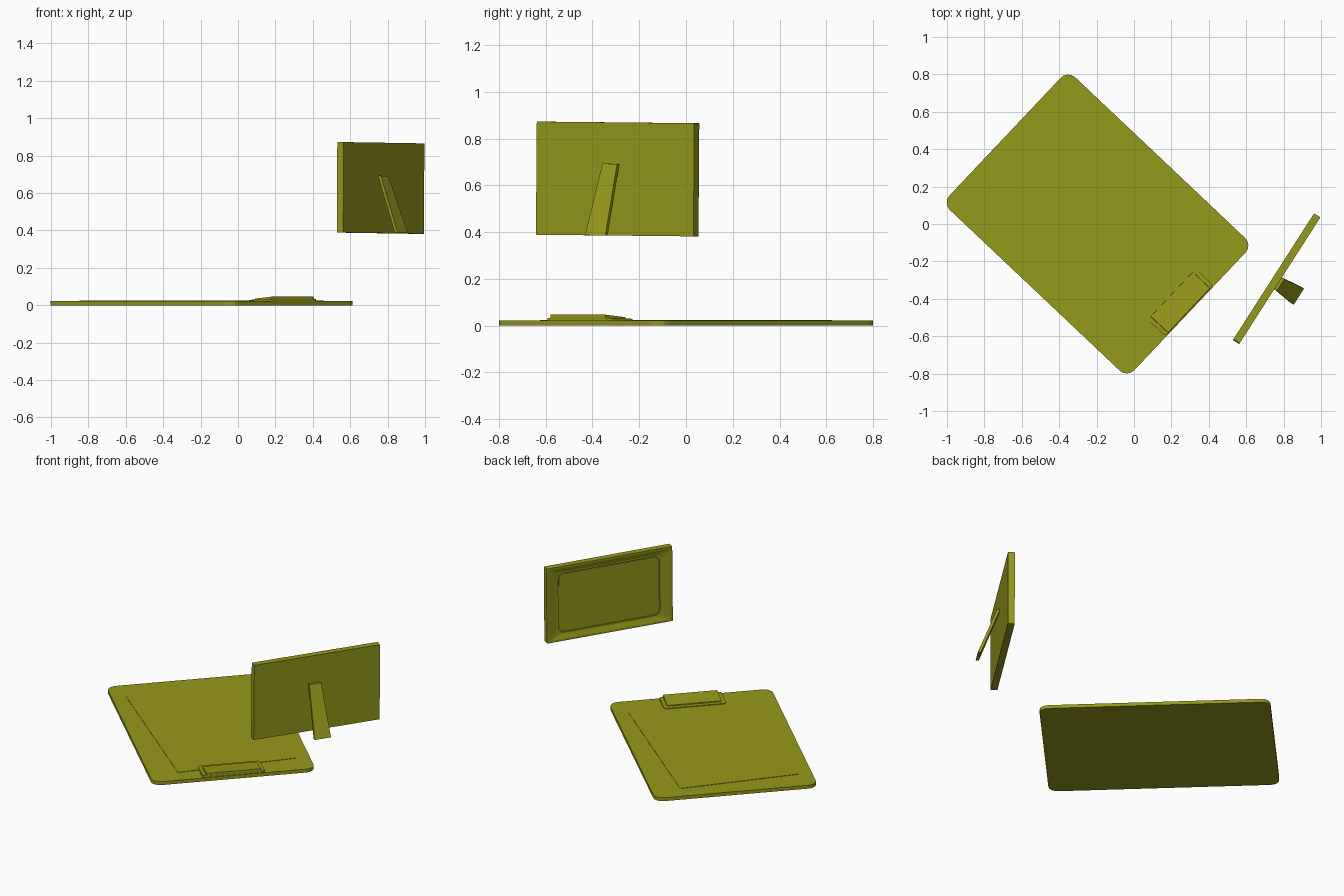
import bpy, bmesh
from math import cos, sin, pi, radians
from mathutils import Matrix, Vector

if "Cube" in bpy.data.objects:
    bpy.data.objects.remove(bpy.data.objects["Cube"])

olive = bpy.data.materials.new("olive")
olive.diffuse_color = (0.30, 0.32, 0.01, 1)
olive.use_nodes = True
olive.node_tree.nodes["Principled BSDF"].inputs["Base Color"].default_value = olive.diffuse_color


def rounded(hw, hh, r, z, cx=0.0, slope=0.0, n=4):
    """Rounded rectangle loop; slope raises z along local x."""
    pts = []
    for k, (sx, sy) in enumerate([(1, 1), (-1, 1), (-1, -1), (1, -1)]):
        for i in range(n + 1):
            a = pi / 2 * (k + i / n)
            x = sx * (hw - r) + r * cos(a)
            y = sy * (hh - r) + r * sin(a)
            pts.append((cx + x, y, z + slope * x))
    return pts


def loft(name, loops, matrix):
    """Skin a stack of equal loops and close both ends."""
    bm = bmesh.new()
    rings = [[bm.verts.new(p) for p in loop] for loop in loops]
    for a, b in zip(rings, rings[1:]):
        for i in range(len(a)):
            j = (i + 1) % len(a)
            bm.faces.new((a[i], a[j], b[j], b[i]))
    bm.faces.new(list(reversed(rings[0])))
    bm.faces.new(rings[-1])
    bmesh.ops.recalc_face_normals(bm, faces=bm.faces)
    mesh = bpy.data.meshes.new(name)
    bm.to_mesh(mesh)
    bm.free()
    mesh.materials.append(olive)
    obj = bpy.data.objects.new(name, mesh)
    bpy.context.collection.objects.link(obj)
    obj.matrix_world = matrix
    return obj


# Clipboard lying flat, long axis along local x
board_m = Matrix.Translation((-0.195, 0, 0)) @ Matrix.Rotation(radians(-43.4), 4, 'Z')
loft("clipboard", [rounded(0.68, 0.488, 0.055, 0),
                   rounded(0.68, 0.488, 0.055, 0.022)], board_m)

# Sheet of paper, turned slightly on the board
paper_m = board_m @ Matrix.Rotation(radians(4.5), 4, 'Z')
loft("paper_sheet", [rounded(0.55, 0.36, 0.001, 0.0215, n=1),
                     rounded(0.55, 0.36, 0.001, 0.0245, n=1)], paper_m)

# Clip: thin rounded base and a wedge rising to the board edge
loft("clip_base", [rounded(0.077, 0.187, 0.018, 0.021, 0.598),
                   rounded(0.077, 0.187, 0.018, 0.031, 0.598, 0.03)], board_m)
loft("clip_wedge", [rounded(0.065, 0.165, 0.004, 0.022, 0.610, n=2),
                    rounded(0.063, 0.163, 0.004, 0.041, 0.610, 0.09, n=2)], board_m)

# Picture frame: local x along width, y up, z towards the picture side
d = Vector((0.540, 0.842, 0))
n = Vector((0.842, -0.540, 0))
axes = Matrix((-d, Vector((0, 0, 1)), -n)).transposed().to_4x4()
frame_m = (Matrix.Translation((0.7625, -0.2925, 0.627)) @ axes
           @ Matrix.Rotation(radians(0.5), 4, 'Z'))
loft("picture_frame", [rounded(0.40, 0.242, 0.002, -0.020),
                       rounded(0.40, 0.242, 0.002, 0.020),
                       rounded(0.388, 0.230, 0.006, 0.020),
                       rounded(0.335, 0.200, 0.045, 0.010),
                       rounded(0.322, 0.190, 0.036, 0.010),
                       rounded(0.322, 0.190, 0.036, 0.002)], frame_m)
loft("picture_panel", [rounded(0.315, 0.183, 0.030, 0.001),
                       rounded(0.315, 0.183, 0.030, 0.004)], frame_m)

# Easel leg widening as it slants away from the back
top = [(-0.020, 0.065, -0.018), (0.055, 0.065, -0.018),
       (0.055, 0.065, -0.036), (-0.020, 0.065, -0.036)]
foot = [(-0.037, -0.241, -0.134), (0.066, -0.241, -0.134),
        (0.066, -0.241, -0.152), (-0.037, -0.241, -0.152)]
loft("easel_leg", [top, foot], frame_m)
